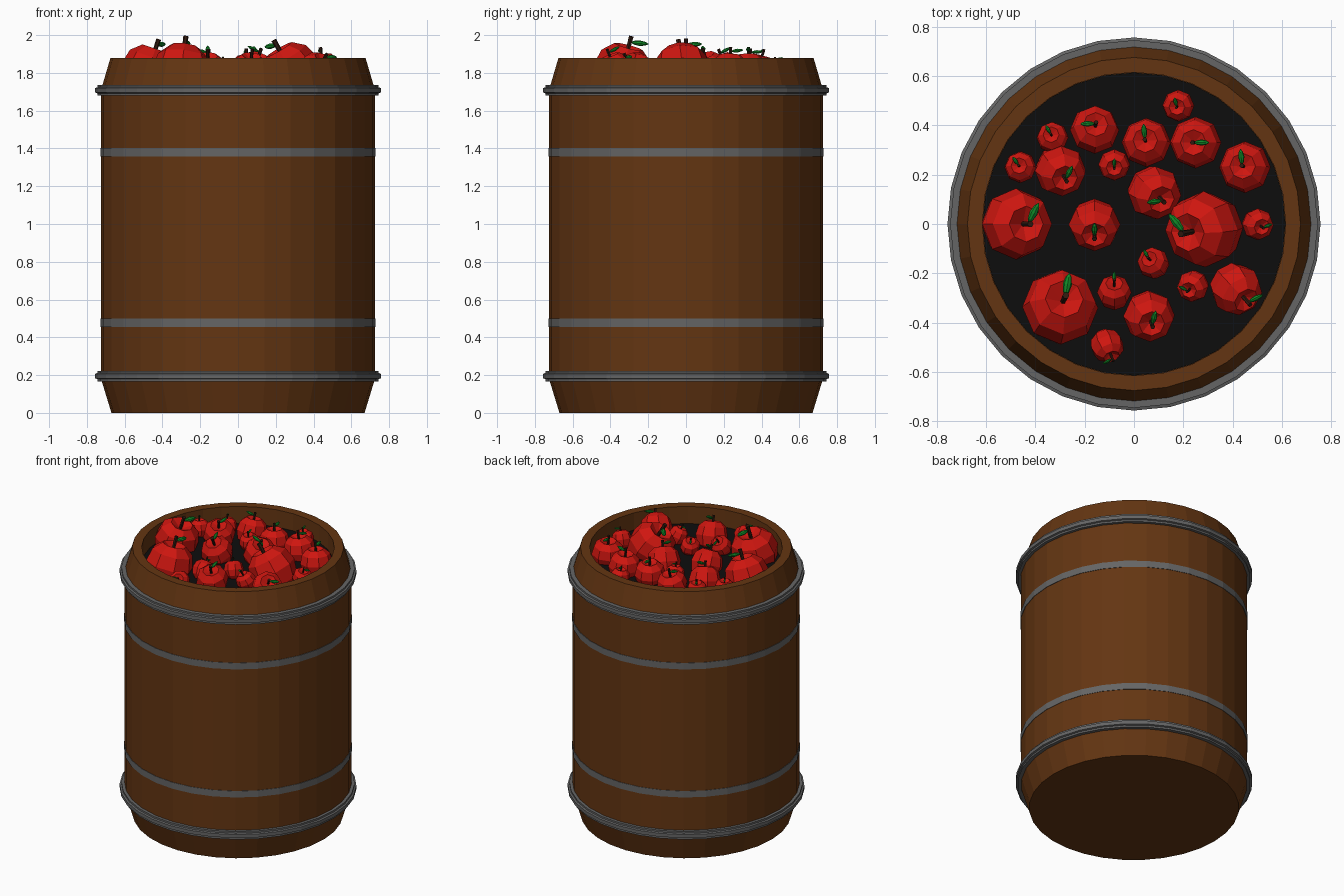
import bpy, bmesh
from math import cos, sin, pi, radians, sqrt
from mathutils import Vector, Matrix

if "Cube" in bpy.data.objects:
    bpy.data.objects.remove(bpy.data.objects["Cube"])


def material(name, rgb):
    m = bpy.data.materials.new(name)
    m.diffuse_color = (*rgb, 1)
    m.use_nodes = True
    m.node_tree.nodes["Principled BSDF"].inputs["Base Color"].default_value = m.diffuse_color
    return m


WOOD = material("wood", (0.127, 0.036, 0.006))
IRON = material("iron", (0.13, 0.13, 0.13))
DARK = material("dark_inside", (0.004, 0.004, 0.004))
RED = material("apple_red", (0.62, 0.008, 0.005))
BROWN = material("stem_brown", (0.03, 0.01, 0.005))
GREEN = material("leaf_green", (0.005, 0.25, 0.02))


def lathe(name, profile, sides, mat, closed=False, matrix=Matrix()):
    """Revolve (radius, z) points around z; radius 0 becomes a pole."""
    bm = bmesh.new()
    rings = []
    for r, z in profile:
        n = 1 if r == 0 else sides
        rings.append([bm.verts.new((r * cos(2 * pi * i / sides), r * sin(2 * pi * i / sides), z))
                      for i in range(n)])
    pairs = list(zip(rings, rings[1:]))
    if closed:
        pairs.append((rings[-1], rings[0]))
    for a, b in pairs:
        for i in range(sides):
            j = (i + 1) % sides
            quad = [a[i % len(a)], a[j % len(a)], b[j % len(b)], b[i % len(b)]]
            bm.faces.new(list(dict.fromkeys(quad)))
    bmesh.ops.recalc_face_normals(bm, faces=bm.faces)
    me = bpy.data.meshes.new(name)
    bm.to_mesh(me)
    bm.free()
    me.materials.append(mat)
    ob = bpy.data.objects.new(name, me)
    ob.matrix_world = matrix
    bpy.context.collection.objects.link(ob)
    return ob


# Barrel with tapered ends and an open, thick rim
lathe("barrel", [(0, 0), (0.67, 0), (0.725, 0.18), (0.725, 1.71), (0.675, 1.88),
                 (0.615, 1.88), (0.615, 1.75), (0, 1.75)], 32, WOOD)
lathe("inner_floor", [(0, 1.76), (0.614, 1.76), (0.614, 1.752), (0, 1.752)], 32, DARK)

# Flat iron bands
for label, z in (("lower", 0.455), ("upper", 1.357)):
    lathe(label + "_band", [(0.715, z), (0.728, z), (0.728, z + 0.045), (0.715, z + 0.045)],
          32, IRON, True)

# Raised iron hoops with a stepped section
for label, z in (("lower", 0.195), ("upper", 1.708)):
    half = [(0.70, 0.028), (0.745, 0.028), (0.745, 0.016), (0.756, 0.012)]
    prof = [(r, z - h) for r, h in half] + [(r, z + h) for r, h in reversed(half)]
    lathe(label + "_hoop", prof, 32, IRON, True)

APPLE = [(0, -0.72), (0.42, -0.9), (0.82, -0.55), (1, 0.05), (0.87, 0.6), (0.5, 0.93), (0, 0.65)]
STEM = [(0, 0.6), (0.07, 0.6), (0.09, 1.3), (0, 1.3)]
LEAF = [(0, -0.32), (0.08, -0.2), (0.12, 0), (0.08, 0.2), (0, 0.32)]

# Apples: x, y, radius, tilt x, tilt y, leaf direction in degrees
APPLES = [
    (0.18, 0.48, 0.065, -0.1, -0.1, 100), (-0.16, 0.38, 0.1, 0.05, 0.25, 185),
    (-0.33, 0.35, 0.065, -0.1, 0.2, 120), (-0.46, 0.23, 0.065, -0.1, 0.1, 125),
    (-0.30, 0.22, 0.105, 0.2, -0.35, 70), (-0.08, 0.24, 0.065, 0, -0.2, 90),
    (0.05, 0.33, 0.1, -0.05, 0.1, 95), (0.25, 0.33, 0.105, -0.1, 0, 0),
    (0.45, 0.23, 0.105, -0.1, 0.05, 95), (0.08, 0.13, 0.11, 0.3, -0.3, 180),
    (0.29, -0.02, 0.155, -0.5, -0.1, 128), (0.50, 0, 0.065, 0.3, -0.2, 20),
    (-0.16, 0, 0.105, 0, -0.45, 90), (-0.48, 0, 0.145, 0.32, 0, 65),
    (0.08, -0.16, 0.065, -0.3, 0.3, 120), (-0.30, -0.34, 0.155, 0.12, 0.25, 80),
    (-0.08, -0.28, 0.07, 0, 0.6, 90), (0.24, -0.25, 0.065, -0.3, -0.3, 150),
    (0.41, -0.26, 0.105, 0.45, -0.5, 30), (0.06, -0.37, 0.105, 0.12, -0.35, 80),
    (-0.11, -0.49, 0.068, 0.3, -0.75, 200),
]
for n, (x, y, r, tx, ty, yaw) in enumerate(APPLES, 1):
    axis = Vector((tx, ty, sqrt(1 - tx * tx - ty * ty)))
    tilt = Vector((0, 0, 1)).rotation_difference(axis).to_matrix().to_4x4()
    base = Matrix.Translation((x, y, 1.80)) @ tilt @ Matrix.Scale(r, 4)
    lathe(f"apple_{n}", APPLE, 8, RED, matrix=base)
    lathe(f"apple_stem_{n}", STEM, 6, BROWN, matrix=base)
    # Flattened leaf pointing away from the stem
    leaf = (base @ Matrix.Rotation(radians(yaw), 4, 'Z') @ Matrix.Translation((0.34, 0, 1.15))
            @ Matrix.Rotation(radians(80), 4, 'Y') @ Matrix.Diagonal((0.8, 1, 1, 1)))
    lathe(f"apple_leaf_{n}", LEAF, 8, GREEN, matrix=leaf)
